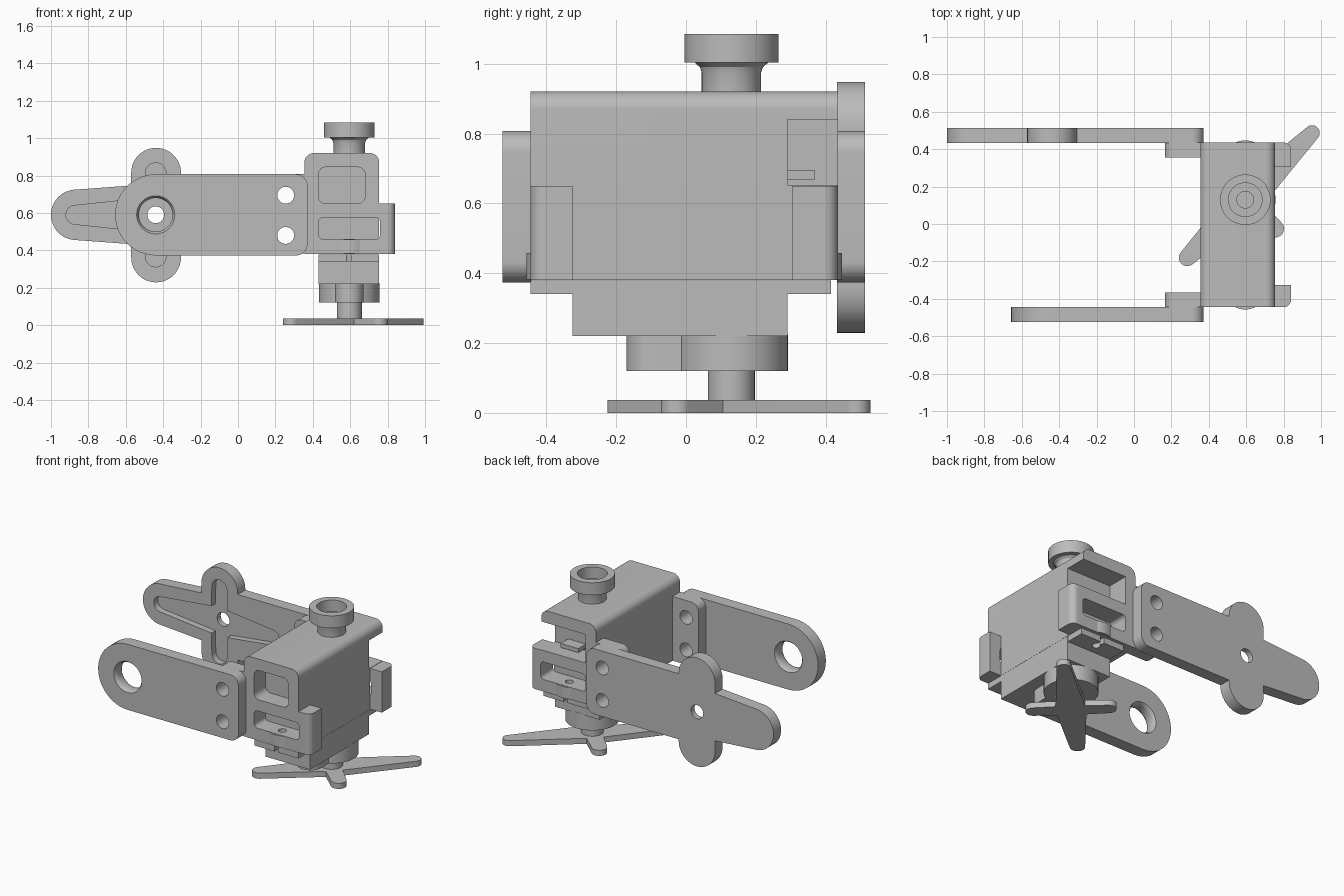
import bpy, bmesh, math
from mathutils import Vector
from mathutils.geometry import convex_hull_2d

if "Cube" in bpy.data.objects:
    bpy.data.objects.remove(bpy.data.objects["Cube"], do_unlink=True)

grey = bpy.data.materials.new("light_grey")
grey.use_nodes = True
grey.diffuse_color = (0.5, 0.5, 0.5, 1)
grey.node_tree.nodes["Principled BSDF"].inputs["Base Color"].default_value = (0.5, 0.5, 0.5, 1)

# Maps a 2D point and a depth along an axis to 3D
PLACE = {
    "x": lambda a, b, t: Vector((t, a, b)),
    "y": lambda a, b, t: Vector((a, t, b)),
    "z": lambda a, b, t: Vector((a, b, t)),
}


def finish(name, bm):
    bmesh.ops.recalc_face_normals(bm, faces=bm.faces)
    mesh = bpy.data.meshes.new(name)
    bm.to_mesh(mesh)
    bm.free()
    obj = bpy.data.objects.new(name, mesh)
    bpy.context.collection.objects.link(obj)
    mesh.materials.append(grey)
    return obj


def loft(name, axis, rings):
    """Join equal-length rings of 2D points; rings = [(points, depth)]."""
    bm = bmesh.new()
    loops = [[bm.verts.new(PLACE[axis](a, b, t)) for a, b in pts] for pts, t in rings]
    for lo, hi in zip(loops, loops[1:]):
        for i in range(len(lo)):
            j = (i + 1) % len(lo)
            bm.faces.new((lo[i], lo[j], hi[j], hi[i]))
    bm.faces.new(loops[0])
    bm.faces.new(loops[-1])
    return finish(name, bm)


def circle(a, b, r, n=48):
    return [(a + r * math.cos(math.tau * i / n), b + r * math.sin(math.tau * i / n)) for i in range(n)]


def hull(name, axis, lo, hi, *circles):
    """Prism around the convex hull of circles (a, b, radius)."""
    pts = {(round(p, 5), round(q, 5)) for c in circles for p, q in circle(*c)}
    pts = [Vector(p) for p in sorted(pts)]
    ring = [tuple(pts[i]) for i in convex_hull_2d(pts)]
    return loft(name, axis, [(ring, lo), (ring, hi)])


def slab(name, axis, lo, hi, a0, a1, b0, b1, r=0.0):
    """Rounded rectangle prism."""
    return hull(name, axis, lo, hi, *[(a, b, r) for a in (a0 + r, a1 - r) for b in (b0 + r, b1 - r)])


def lathe(name, axis, a, b, profile):
    """Turned solid from (radius, depth) pairs."""
    return loft(name, axis, [(circle(a, b, r), t) for r, t in profile])


def combine(base, operation, parts):
    for part in parts:
        mod = base.modifiers.new("combine", "BOOLEAN")
        mod.operation = operation
        mod.solver = "EXACT"
        mod.object = part
        bpy.context.view_layer.objects.active = base
        bpy.ops.object.modifier_apply(modifier=mod.name)
        bpy.data.objects.remove(part, do_unlink=True)


def cross(name, axis, lo, hi, center, arms, hub):
    """Four-armed horn; arms = [(da, db, tip radius, root radius)]."""
    ca, cb = center
    base = lathe(name, axis, ca, cb, [(hub, lo), (hub, hi)])
    combine(base, "UNION", [hull("arm", axis, lo, hi, (ca, cb, root), (ca + da, cb + db, tip))
                            for da, db, tip, root in arms])
    return base


PIVOT = (-0.44, 0.59)
BOLTS = [(0.255, 0.695), (0.255, 0.48)]
SX, SY = 0.595, 0.13


def bolt_holes(lo, hi):
    return [lathe("hole", "y", x, z, [(0.045, lo), (0.045, hi)]) for x, z in BOLTS]


# Front arm with a flared bearing hole
front_arm = hull("front_arm", "y", -0.525, -0.443, (*PIVOT, 0.217), (0.31, 0.745, 0.062), (0.31, 0.435, 0.062))
bearing = lathe("bearing", "y", *PIVOT, [(0.115, -0.54), (0.102, -0.525), (0.094, -0.515),
                                         (0.09, -0.5), (0.09, -0.468), (0.094, -0.453),
                                         (0.102, -0.443), (0.115, -0.43)])
combine(front_arm, "DIFFERENCE", [bearing] + bolt_holes(-0.6, -0.4))

# Rear arm with lobes, and a cross-shaped pocket on its inner face
rear_arm = slab("rear_arm", "y", 0.433, 0.512, -0.45, 0.372, 0.373, 0.807, 0.062)
combine(rear_arm, "UNION", [
    hull("lobes", "y", 0.433, 0.512, (-0.438, 0.815, 0.133), (-0.438, 0.362, 0.133)),
    hull("tail", "y", 0.433, 0.512, (-0.865, 0.59, 0.135), (-0.44, 0.59, 0.166))])
pocket = cross("pocket", "y", 0.4, 0.475, PIVOT,
               [(-0.43, 0, 0.05, 0.095), (0.39, 0, 0.05, 0.095),
                (0, 0.223, 0.055, 0.06), (0, -0.223, 0.055, 0.06)], 0.097)
pin_hole = lathe("hole", "y", *PIVOT, [(0.045, 0.4), (0.045, 0.6)])
combine(rear_arm, "DIFFERENCE", [pocket, pin_hole] + bolt_holes(0.4, 0.6))

# Motor housing: rounded block, arm flanges, side ears
housing = hull("motor_housing", "y", -0.445, 0.435, (0.405, 0.87, 0.05), (0.705, 0.87, 0.05),
               (0.355, 0.38, 0), (0.755, 0.38, 0))
extras = []
for y0, y1, outer in ((-0.445, -0.365, -1), (0.355, 0.435, 1)):
    extras.append(slab("flange", "y", y0, y1, 0.165, 0.45, 0.382, 0.807, 0.05))
for inner, outer in ((-0.325, -0.445), (0.305, 0.435)):
    corner = outer - math.copysign(0.04, outer)
    extras.append(hull("ear", "z", 0.38, 0.65, (0.8, corner, 0.04), (0.7, corner, 0.04),
                       (0.84, inner, 0), (0.7, inner, 0)))
combine(housing, "UNION", extras)
combine(housing, "DIFFERENCE", [
    slab("front_window", "y", -0.6, -0.325, 0.43, 0.68, 0.65, 0.845, 0.04),
    slab("front_slot", "y", -0.6, -0.325, 0.43, 0.76, 0.46, 0.575, 0.025),
    slab("rear_notch", "y", 0.29, 0.6, 0.43, 0.95, 0.652, 0.84),
    slab("rear_slot", "y", 0.305, 0.6, 0.43, 0.76, 0.46, 0.575, 0.025)]
    + [lathe("screw_hole", "z", SX, y, [(0.025, 0.36), (0.025, 0.5)]) for y in (-0.385, 0.37)]
    + bolt_holes(-0.6, -0.3) + bolt_holes(0.3, 0.6))

# Screw bosses bulging slightly from the end walls
for name, y, cy in (("front_boss", -0.443, -0.33), ("rear_boss", 0.433, 0.32)):
    boss = lathe(name, "z", SX, cy, [(0.127, 0.382), (0.127, 0.458)])
    cut = slab("cut", "z", 0.3, 0.6, 0.4, 0.8, *sorted((y, cy - math.copysign(0.2, cy))))
    combine(boss, "DIFFERENCE", [cut])

# Lower motor body with slotted mounting tabs
motor = slab("motor_body", "z", 0.22, 0.379, 0.43, 0.755, -0.325, 0.29)
combine(motor, "UNION", [slab("tabs", "z", 0.34, 0.379, 0.431, 0.754, -0.445, 0.415)])
combine(motor, "DIFFERENCE", [slab("tab_slot", "z", 0.3, 0.4, 0.58, 0.605, y0, y1)
                              for y0, y1 in ((-0.5, -0.385), (0.36, 0.5))])
combine(motor, "DIFFERENCE", [lathe("tab_hole", "z", SX, y, [(0.025, 0.3), (0.025, 0.4)])
                              for y in (-0.385, 0.36)])
slab("cable_stub", "y", 0.285, 0.37, 0.53, 0.66, 0.668, 0.695)

# Gear cover and output shaft
gear_cover = lathe("gear_cover", "z", SX, SY, [(0.162, 0.12), (0.162, 0.225)])
combine(gear_cover, "UNION", [hull("idler_cover", "z", 0.12, 0.225, (SX, -0.093, 0.077), (SX, 0.05, 0.077))])
lathe("output_shaft", "z", SX, SY, [(0.067, 0.03), (0.067, 0.13)])

# Four-armed horn at the foot
cross("foot_horn", "z", 0, 0.037, (SX, SY),
      [(0.357, 0.357, 0.041, 0.092), (-0.31, -0.31, 0.045, 0.092),
       (0.16, -0.155, 0.047, 0.055), (-0.16, 0.155, 0.047, 0.055)], 0.093)

# Top knob: flared neck, rim and stepped recess
lathe("top_knob", "z", SX, SY, [(0.085, 0.91), (0.085, 0.975), (0.09, 0.99), (0.105, 1.003),
                                (0.135, 1.003), (0.135, 1.085), (0.09, 1.085), (0.09, 1.01),
                                (0.045, 1.01), (0.045, 0.93)])

# Smooth curved walls, keep edges sharp
bpy.ops.object.select_all(action="DESELECT")
for obj in bpy.context.scene.objects:
    if obj.type == "MESH" and grey.name in obj.data.materials:
        obj.select_set(True)
        bpy.context.view_layer.objects.active = obj
bpy.ops.object.shade_smooth_by_angle(angle=math.radians(30))
